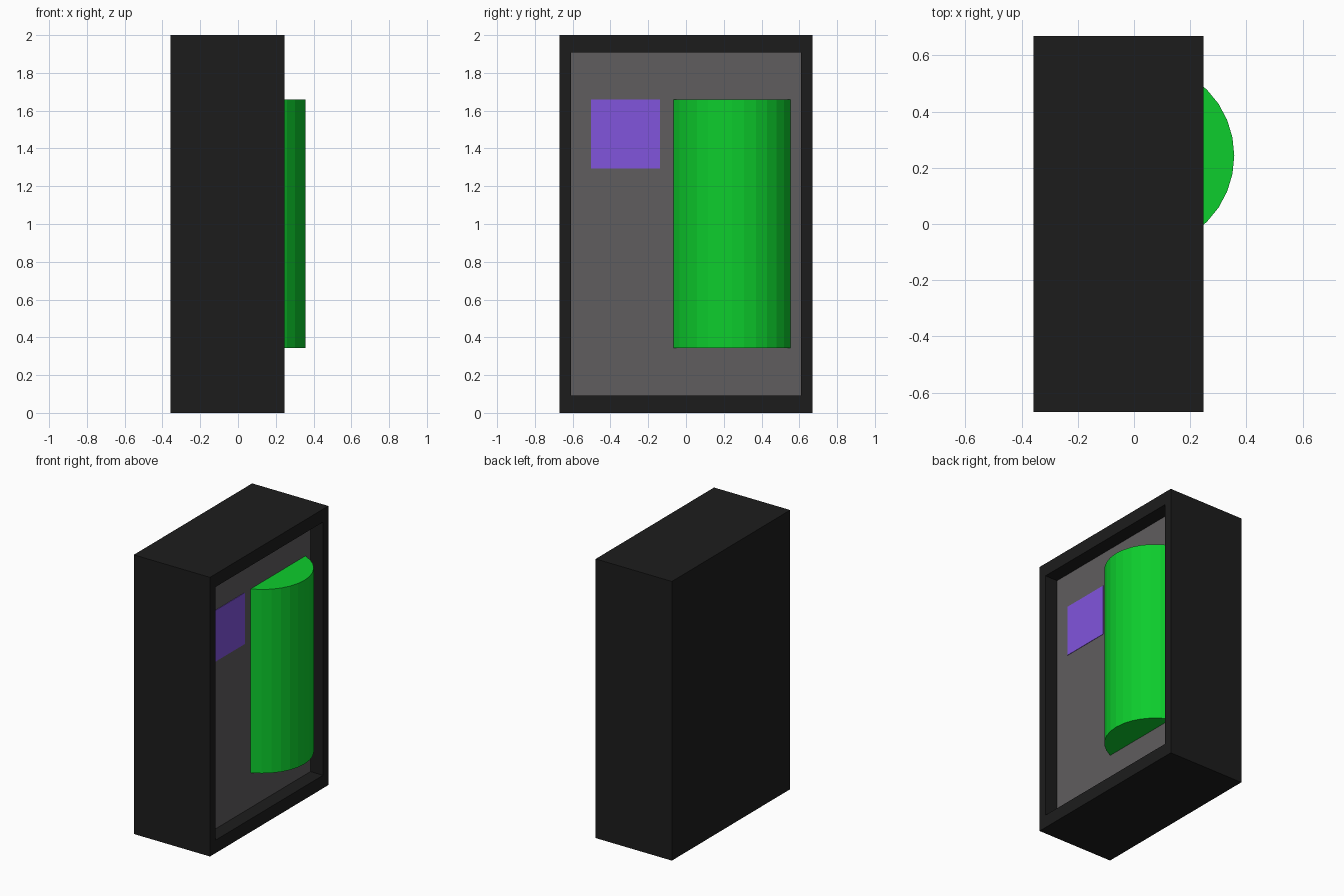
import bpy, bmesh
from mathutils import Vector

if "Cube" in bpy.data.objects:
    bpy.data.objects.remove(bpy.data.objects["Cube"])


def material(name, rgb):
    m = bpy.data.materials.new(name)
    m.diffuse_color = (*rgb, 1)
    m.use_nodes = True
    m.node_tree.nodes["Principled BSDF"].inputs["Base Color"].default_value = m.diffuse_color
    return m


black = material("black", (0.012, 0.012, 0.012))
grey = material("dark_grey", (0.115, 0.11, 0.113))
purple = material("purple", (0.22, 0.09, 0.72))
green = material("green", (0.004, 0.61, 0.026))


def box_bm(lo, hi):
    bm = bmesh.new()
    bmesh.ops.create_cube(bm, size=1)
    lo, hi = Vector(lo), Vector(hi)
    bmesh.ops.scale(bm, vec=hi - lo, verts=bm.verts)
    bmesh.ops.translate(bm, vec=(lo + hi) / 2, verts=bm.verts)
    return bm


def finish(bm, name, *mats):
    me = bpy.data.meshes.new(name)
    bm.to_mesh(me)
    bm.free()
    for m in mats:
        me.materials.append(m)
    ob = bpy.data.objects.new(name, me)
    bpy.context.collection.objects.link(ob)
    return ob


FRONT, PANEL = 0.247, 0.147

# Cabinet: block with a rectangular recess in its +x side, grey recess floor
bm = box_bm((-0.357, -0.67, 0), (FRONT, 0.67, 2))
bm.normal_update()
face = max(bm.faces, key=lambda f: f.normal.x)
for depth in (False, True):
    face = bmesh.ops.extrude_discrete_faces(bm, faces=[face])["faces"][0]
    for v in face.verts:
        if depth:
            v.co.x = PANEL
        else:
            v.co.y *= 0.61 / 0.67
            v.co.z = 1 + (v.co.z - 1) * 0.907
face.material_index = 1
finish(bm, "cabinet", black, grey)

# Square display, almost flush with the recess floor
finish(box_bm((PANEL - 0.02, -0.502, 1.293), (PANEL + 0.003, -0.137, 1.66)),
       "display", purple)

# Drum: upright 32-sided cylinder sunk into the recess floor
bpy.ops.mesh.primitive_cylinder_add(vertices=32, radius=0.333, depth=1.317,
                                    location=(0.024, 0.243, 1.0015))
drum = bpy.context.object
drum.name = "drum"
drum.data.materials.append(green)
